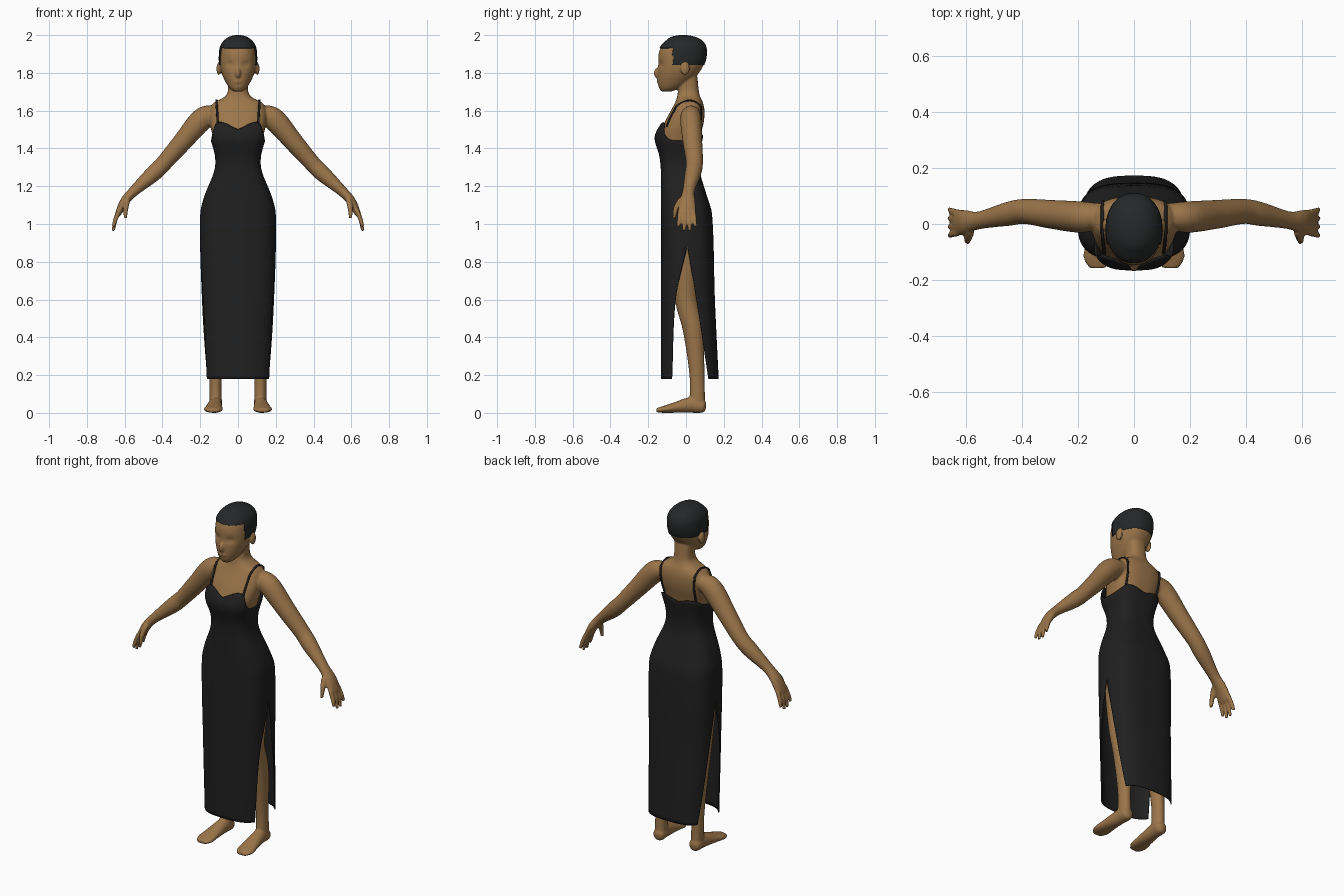
import bpy, bmesh
from math import sin, cos, pi, asin, exp
from mathutils import Vector, Matrix

if "Cube" in bpy.data.objects:
    bpy.data.objects.remove(bpy.data.objects["Cube"])


def material(name, colour):
    mat = bpy.data.materials.new(name)
    mat.use_nodes = True
    mat.diffuse_color = (*colour, 1)
    mat.node_tree.nodes["Principled BSDF"].inputs["Base Color"].default_value = (*colour, 1)
    return mat


skin = material("warm skin", (0.33, 0.18, 0.068))
cloth = material("black cloth", (0.014, 0.014, 0.014))
dark_hair = material("dark hair", (0.019, 0.02, 0.021))


def blend(rows, key):
    """Smooth interpolation of table rows by their first column."""
    key = min(max(key, rows[0][0]), rows[-1][0])
    last = len(rows) - 1
    i = next(j for j in range(last) if key <= rows[j + 1][0])
    a, b = rows[i], rows[i + 1]
    before, after = rows[max(i - 1, 0)], rows[min(i + 2, last)]
    h = b[0] - a[0]
    t = (key - a[0]) / h
    out = []
    for j in range(1, len(a)):
        ma = (b[j] - before[j]) / (b[0] - before[0]) * h
        mb = (after[j] - a[j]) / (after[0] - a[0]) * h
        d = b[j] - a[j]
        out.append(a[j] + t * ma + t * t * (3 * d - 2 * ma - mb) + t ** 3 * (ma + mb - 2 * d))
    return out


def power(value, p):
    return abs(value) ** p * (1 if value >= 0 else -1)


def section_point(rows, z, angle, p):
    """Point on a rounded horizontal section: rows hold z, half width, front y, back y."""
    rx, front, back = blend(rows, z)
    y = (front + back) / 2 + (back - front) / 2 * power(sin(angle), p)
    return Vector((rx * power(cos(angle), p), y, z))


def skin_rings(bm, rings, closed=True):
    verts = [[bm.verts.new(co) for co in ring] for ring in rings]
    count = len(rings[0])
    for low, high in zip(verts, verts[1:]):
        for i in range(count if closed else count - 1):
            k = (i + 1) % count
            bm.faces.new((low[i], low[k], high[k], high[i]))
    if closed:
        bm.faces.new(verts[0][::-1])
        bm.faces.new(verts[-1])


def stack(bm, rows, p, steps, sides, warp=None):
    rings = []
    for s in range(steps + 1):
        z = rows[0][0] + (rows[-1][0] - rows[0][0]) * s / steps
        ring = [section_point(rows, z, 2 * pi * i / sides, p) for i in range(sides)]
        rings.append([warp(co) for co in ring] if warp else ring)
    skin_rings(bm, rings)


def tube(bm, rows, side=1, hint=(1, 0, 0), steps=6, sides=20):
    """Tapered limb through rows of x, y, z, width along hint, other width."""
    keyed = [(i, *row) for i, row in enumerate(rows)]
    total = (len(rows) - 1) * steps
    samples = [blend(keyed, s / steps) for s in range(total + 1)]
    rings = []
    for s, (x, y, z, w, h) in enumerate(samples):
        ahead, behind = samples[min(s + 1, total)], samples[max(s - 1, 0)]
        along = (Vector(ahead[:3]) - Vector(behind[:3])).normalized()
        u = Vector(hint)
        u = (u - along * u.dot(along)).normalized()
        v = along.cross(u)
        ring = [Vector((x, y, z)) + u * w * cos(a) + v * h * sin(a)
                for a in (2 * pi * i / sides for i in range(sides))]
        rings.append([Vector((co.x * side, co.y, co.z)) for co in ring])
    skin_rings(bm, rings)


def ball(bm, centre, size):
    matrix = Matrix.Translation(centre) @ Matrix.Diagonal((*size, 1))
    bmesh.ops.create_uvsphere(bm, u_segments=20, v_segments=12, radius=1, matrix=matrix)


def finish(bm, name, mat):
    bmesh.ops.recalc_face_normals(bm, faces=bm.faces)
    mesh = bpy.data.meshes.new(name)
    bm.to_mesh(mesh)
    bm.free()
    mesh.materials.append(mat)
    obj = bpy.data.objects.new(name, mesh)
    bpy.context.collection.objects.link(obj)
    bpy.ops.object.select_all(action="DESELECT")
    obj.select_set(True)
    bpy.context.view_layer.objects.active = obj
    bpy.ops.object.shade_smooth_by_angle(angle=pi / 4)
    return obj


# Body: torso, head, limbs blended into one skin
TORSO = [(0.9, .15, -.09, .09), (1.05, .175, -.11, .115), (1.15, .15, -.11, .08),
         (1.28, .108, -.115, .055), (1.36, .106, -.12, .058), (1.46, .132, -.14, .075),
         (1.54, .15, -.112, .094), (1.6, .15, -.08, .098), (1.642, .13, -.058, .09),
         (1.662, .088, -.05, .08), (1.69, .057, -.044, .07), (1.78, .052, -.035, .06)]
HEAD = [(1.702, .025, -.13, -.075), (1.72, .046, -.143, -.03), (1.76, .07, -.15, .03),
        (1.8, .087, -.15, .068), (1.85, .097, -.147, .097), (1.9, .097, -.145, .107),
        (1.94, .09, -.13, .102), (1.97, .069, -.1, .08), (1.99, .04, -.07, .04),
        (1.997, .012, -.03, 0)]
ARM = [(.12, .03, 1.585, .045, .045), (.19, .025, 1.555, .056, .06), (.29, .034, 1.44, .052, .052),
       (.39, .045, 1.325, .045, .044), (.45, .036, 1.265, .043, .043), (.55, .014, 1.175, .032, .028),
       (.6, .008, 1.12, .042, .024), (.632, .005, 1.06, .048, .017), (.638, .005, 1.045, .04, .012)]
LEG = [(.1, 0, 1.0, .08, .08), (.105, 0, .8, .075, .072), (.105, .002, .6, .055, .06),
       (.112, .038, .44, .051, .055), (.118, .058, .2, .033, .04), (.118, .06, .04, .033, .042)]
FOOT = [(.118, .106, .032, .012, .016), (.118, .09, .034, .033, .034), (.12, .03, .042, .036, .042),
        (.127, -.06, .028, .045, .028), (.131, -.12, .018, .05, .018), (.131, -.157, .013, .03, .011)]
THUMB = [(.585, -.025, 1.13, .016, .016), (.594, -.052, 1.085, .014, .014),
         (.596, -.064, 1.03, .009, .009)]


def eye_sockets(co):
    if co.y < -.05:
        co.y += .009 * exp(-((abs(co.x) - .042) / .02) ** 2 - ((co.z - 1.845) / .016) ** 2)
    return co


body = bmesh.new()
stack(body, TORSO, .8, 60, 48)
stack(body, HEAD, .92, 48, 64, eye_sockets)
ball(body, (0, -.15, 1.798), (.014, .021, .028))
ball(body, (0, -.146, 1.755), (.024, .009, .01))
for side in (1, -1):
    ball(body, (side * .102, -.005, 1.822), (.012, .024, .035))
    tube(body, ARM, side, hint=(0, 1, 0))
    tube(body, LEG, side)
    tube(body, FOOT, side)
    tube(body, THUMB, side, hint=(0, 1, 0))
    for finger, tip in enumerate((.985, .965, .962, .985)):
        y = -.036 + .027 * finger
        tube(body, [(.63, y * .9, 1.07, .012, .012), (.65, y, 1.02, .012, .012),
                    (.66, y * 1.15, tip, .009, .008)], side, hint=(0, 1, 0))
body = finish(body, "body", skin)
remesh = body.modifiers.new("blend parts", "REMESH")
remesh.mode = "VOXEL"
remesh.voxel_size = .006
remesh.use_smooth_shade = True
soften = body.modifiers.new("soften", "SMOOTH")
soften.factor = .5
soften.iterations = 4

# Hair: close cap cut from a slightly larger head
hair = bmesh.new()
grow = .004
stack(hair, [(z + .003, rx + grow, f - grow, b + grow) for z, rx, f, b in HEAD], .92, 74, 96)
bare = []
for face in hair.faces:
    c = face.calc_center_median()
    if not (c.z > 1.932 or (c.z > 1.84 and c.y > -.07)):
        bare.append(face)
bmesh.ops.delete(hair, geom=bare, context="FACES")
hair = finish(hair, "hair", dark_hair)
hair_shell = hair.modifiers.new("thickness", "SOLIDIFY")
hair_shell.thickness = .006

# Dress: front and back panels sewn down to the side slits
DRESS = [(.18, .18, -.13, .17), (.6, .19, -.13, .15), (1.05, .197, -.13, .135),
         (1.15, .174, -.13, .107), (1.28, .123, -.13, .07), (1.36, .119, -.138, .07),
         (1.46, .145, -.163, .087), (1.54, .157, -.126, .102)]
SLIT = [(.18, .095, .1), (.6, .065, .045), (.88, 0, 0)]
TOPS = {-1: [(0, 1.5), (.7, 1.535), (1, 1.44)], 1: [(0, 1.455), (.7, 1.475), (1, 1.44)]}
ROUND = .68
hem = DRESS[0][0]
dress = bmesh.new()
for facing, top in TOPS.items():
    rings = []
    for s in range(71):
        ring = []
        for i in range(41):
            u = i / 40
            z = hem + (blend(top, abs(cos(pi * u)) ** ROUND)[0] - hem) * s / 70
            _, front, back = blend(DRESS, z)
            opening = max(0, blend(SLIT, z)[0 if facing < 0 else 1])
            start = asin((opening / ((back - front) / 2)) ** (1 / ROUND))
            angle = start + (pi - 2 * start) * u
            ring.append(section_point(DRESS, z, facing * angle, ROUND))
        rings.append(ring)
    skin_rings(dress, rings, closed=False)
bmesh.ops.remove_doubles(dress, verts=dress.verts, dist=.0003)
dress = finish(dress, "dress", cloth)
dress_shell = dress.modifiers.new("thickness", "SOLIDIFY")
dress_shell.thickness = .006
dress_shell.offset = 0


# Shoulder straps laid over the torso
def strap_row(z, facing):
    x = .105 + .06 * (z - 1.5)
    rx, front, back = blend(TORSO, z)
    n = 2 / .8
    depth = max(0, 1 - (x / rx) ** n) ** (1 / n)
    y = (front + back) / 2 + facing * ((back - front) / 2 * depth + .003)
    return (x, y, z, .006, .005)


path = [strap_row(z, -1) for z in (1.515, 1.56, 1.6, 1.63)]
path.append((.113, .02, 1.655, .006, .005))
path += [strap_row(z, 1) for z in (1.63, 1.6, 1.55, 1.5, 1.46)]
for side, label in ((1, "left"), (-1, "right")):
    strap = bmesh.new()
    tube(strap, path, side, sides=10)
    finish(strap, label + "_strap", cloth)
